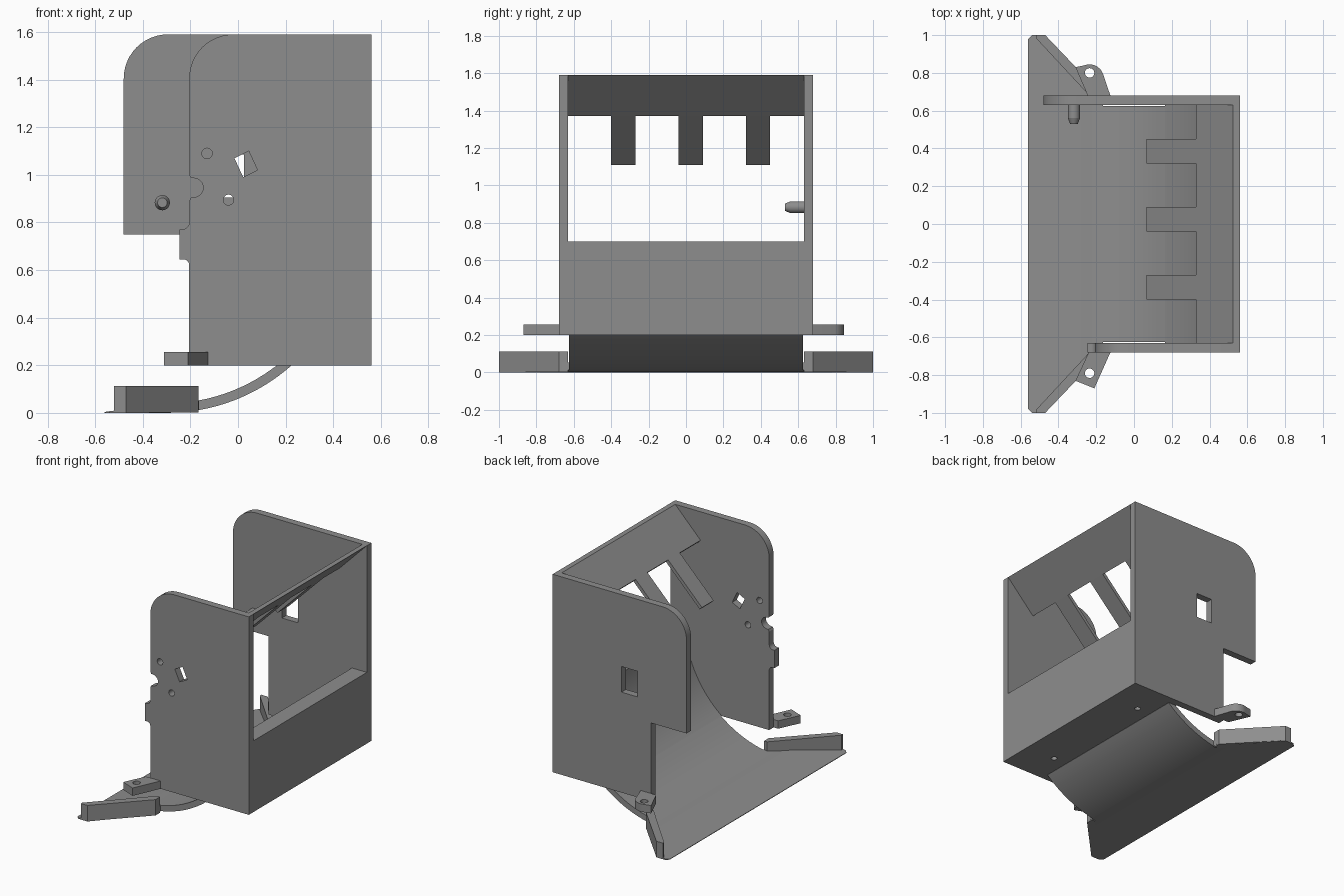
import bpy, bmesh, math

if "Cube" in bpy.data.objects:
    bpy.data.objects.remove(bpy.data.objects["Cube"])

grey = bpy.data.materials.new("mid_grey")
grey.diffuse_color = (0.27, 0.27, 0.27, 1)
grey.use_nodes = True
grey.node_tree.nodes["Principled BSDF"].inputs["Base Color"].default_value = grey.diffuse_color


def arc(cx, cy, r, a0, a1, n=12):
    return [(cx + r * math.cos(math.radians(a0 + (a1 - a0) * i / n)),
             cy + r * math.sin(math.radians(a0 + (a1 - a0) * i / n))) for i in range(n + 1)]


def circle(cx, cy, r, n=20):
    return arc(cx, cy, r, 0, 360, n)[:-1]


def plate(name, loops, lo, hi, upright=True):
    """Extruded outline with holes: upright = drawn in x,z along y; else drawn in x,y along z."""
    cu = bpy.data.curves.new(name, 'CURVE')
    cu.dimensions, cu.fill_mode, cu.extrude = '2D', 'BOTH', (hi - lo) / 2
    for pts in loops:
        s = cu.splines.new('POLY')
        s.points.add(len(pts) - 1)
        for p, q in zip(s.points, pts):
            p.co = (q[0], q[1], 0, 1)
        s.use_cyclic_u = True
    ob = bpy.data.objects.new(name, cu)
    bpy.context.collection.objects.link(ob)
    mid = (lo + hi) / 2
    if upright:
        ob.rotation_euler = (math.pi / 2, 0, 0)
        ob.location = (0, mid, 0)
    else:
        ob.location = (0, 0, mid)
    bpy.ops.object.select_all(action='DESELECT')
    ob.select_set(True)
    bpy.context.view_layer.objects.active = ob
    bpy.ops.object.convert(target='MESH')
    ob = bpy.context.object
    bm = bmesh.new()
    bm.from_mesh(ob.data)
    bmesh.ops.remove_doubles(bm, verts=bm.verts, dist=1e-4)
    bmesh.ops.recalc_face_normals(bm, faces=bm.faces)
    for f in bm.faces:
        f.smooth = False
    bm.to_mesh(ob.data)
    bm.free()
    ob.data.materials.clear()
    ob.data.materials.append(grey)
    return ob


def smooth(ob):
    bpy.ops.object.select_all(action='DESELECT')
    ob.select_set(True)
    bpy.context.view_layer.objects.active = ob
    bpy.ops.object.shade_smooth_by_angle(angle=math.radians(25))


# Front wall: rounded corner, edge notch, small tab, holes
front = ([(0.56, 0.2), (0.56, 1.59)] + arc(-0.02, 1.405, 0.185, 90, 180)
         + [(-0.205, 1.0), (-0.198, 0.988)] + arc(-0.186, 0.946, 0.04, 90, -90)
         + [(-0.198, 0.904), (-0.205, 0.89), (-0.205, 0.80)] + arc(-0.235, 0.8, 0.03, 0, -90, 5)
         + [(-0.245, 0.77)] + arc(-0.245, 0.645, 0.0, 0, 0, 1)[:1]
         + arc(-0.23, 0.62, 0.025, 90, 0, 5) + [(-0.205, 0.2)])
smooth(plate("front_wall", [front, circle(-0.13, 1.09, 0.022), circle(-0.04, 0.895, 0.022),
             [(-0.015, 1.07), (0.045, 1.1), (0.082, 1.02), (0.022, 0.99)]], -0.68, -0.63))

# Back wall: wider upper part with a square hole
back = ([(0.56, 0.2), (0.56, 1.59)] + arc(-0.295, 1.405, 0.185, 90, 180)
        + [(-0.48, 0.75), (-0.205, 0.75), (-0.205, 0.2)])
smooth(plate("back_wall", [back, [(-0.1, 0.905), (0.025, 0.905), (0.025, 1.085), (-0.1, 1.085)]],
             0.63, 0.68))

# Curved chute: centre and radii of its outer and inner arcs
CX, CZ, RO, RI = -0.3, 0.79, 0.79, 0.75


def arc_z(x, r):
    return CZ - math.sqrt(r * r - (x - CX) ** 2)


def half_width(x):
    if x < -0.54:
        return 0.98 + (x + 0.56)
    if x < -0.47:
        return 1.0
    return 1.0 - (x + 0.47) * 0.34 / 0.305 if x < -0.164 else 0.625


xs = [-0.56, -0.54, -0.47, -0.3, -0.25, -0.2, -0.165, -0.163] + [-0.163 + 0.31 * i / 9 for i in range(1, 10)] \
    + [0.165, 0.185, 0.205, 0.224]
bm = bmesh.new()
rings = []
for x in xs:
    w = half_width(x)
    zb = 0 if x < CX else min(arc_z(x, RO), 0.199)
    zt = 0.004 + 0.036 * (x + 0.56) / 0.26 if x < CX else min(arc_z(x, RI), 0.2)
    rings.append([bm.verts.new(c) for c in ((x, -w, zb), (x, w, zb), (x, w, zt), (x, -w, zt))])
for a, b in zip(rings, rings[1:]):
    for i in range(4):
        bm.faces.new((a[i], a[(i + 1) % 4], b[(i + 1) % 4], b[i]))
bm.faces.new(rings[0])
bm.faces.new(rings[-1])
bmesh.ops.recalc_face_normals(bm, faces=bm.faces)
me = bpy.data.meshes.new("chute")
bm.to_mesh(me)
bm.free()
me.materials.append(grey)
chute = bpy.data.objects.new("chute", me)
bpy.context.collection.objects.link(chute)
smooth(chute)

# Floor with screw holes, and the solid corner that carries the chute up to the window ledge
plate("floor", [[(0.23, -0.63), (0.56, -0.63), (0.56, 0.63), (0.23, 0.63)],
                circle(0.33, 0.43, 0.02), circle(0.33, -0.43, 0.02)], 0.2, 0.25, False)
a0 = math.degrees(math.atan2(0.2 - CZ, 0.163 - CX))
a1 = math.degrees(math.asin((0.7 - CZ) / RI))
smooth(plate("corner_ramp", [arc(CX, CZ, RI, a0, a1, 20)
             + [(0.56, 0.7), (0.56, 0.25), (0.23, 0.25), (0.23, 0.2)]], -0.63, 0.63))

# Sloped top plate with three fingers
plate("sloped_plate", [[(0.56, 1.59), (0.525, 1.59), (0.328, 1.39), (0.345, 1.372)]], -0.63, 0.63)
for y in (-0.335, 0.025, 0.385):
    plate("finger", [[(0.345, 1.372), (0.328, 1.39), (0.065, 1.125), (0.082, 1.108)]],
          y - 0.065, y + 0.065)

# Guide rails on the chute lip
for s in (-1, 1):
    plate("guide_rail", [[(x, s * y) for x, y in ((-0.52, 1.0), (-0.47, 1.0), (-0.165, 0.68),
          (-0.165, 0.63), (-0.19, 0.63), (-0.52, 0.985))]], 0.002, 0.113, False)

# Mounting ears
plate("front_ear", [[(-0.24, -0.68), (-0.31, -0.83), (-0.21, -0.87), (-0.125, -0.68)],
                    circle(-0.235, -0.79, 0.025)], 0.2, 0.255, False)
smooth(plate("back_ear", [[(-0.125, 0.68)] + arc(-0.235, 0.77, 0.075, 20, 110, 8)
             + [(-0.31, 0.83), (-0.245, 0.68)], circle(-0.235, 0.8, 0.025)], 0.2, 0.255, False))

# Peg with a tapered tip
for name, r1, r2, y0, y1 in (("peg", 0.032, 0.032, 0.63, 0.56), ("peg_tip", 0.032, 0.02, 0.56, 0.53)):
    bpy.ops.mesh.primitive_cone_add(vertices=24, radius1=r1, radius2=r2, depth=y0 - y1,
                                    location=(-0.318, (y0 + y1) / 2, 0.883), rotation=(math.pi / 2, 0, 0))
    ob = bpy.context.object
    ob.name = name
    ob.data.materials.append(grey)
    smooth(ob)
